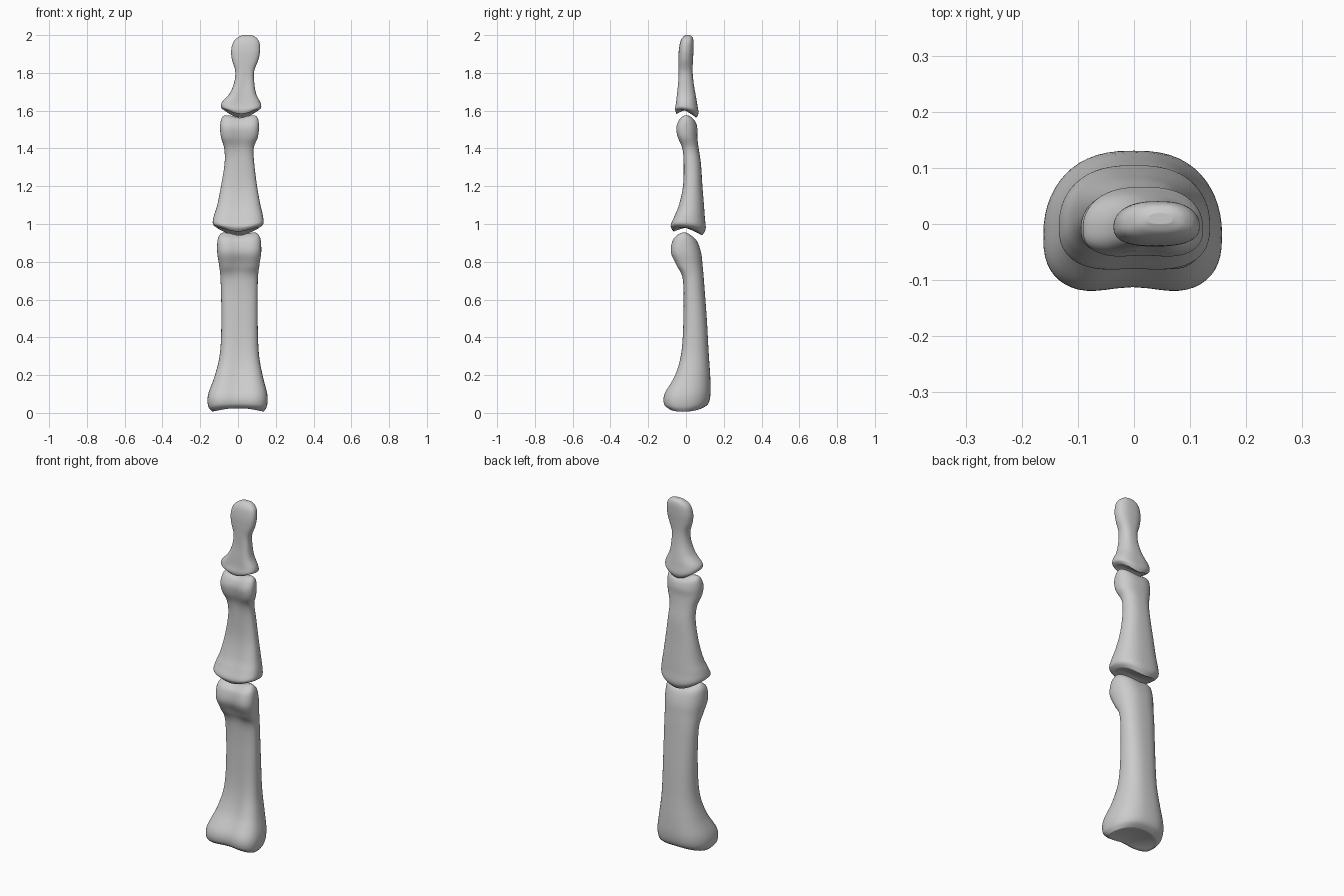
import bpy
import math

cube = bpy.data.objects.get("Cube")
if cube:
    bpy.data.objects.remove(cube, do_unlink=True)

SIDES = 56
STEPS = 6

bone_grey = bpy.data.materials.new("bone_grey")
bone_grey.use_nodes = True
colour = (0.6, 0.6, 0.6, 1)
bone_grey.diffuse_color = colour
bone_grey.node_tree.nodes["Principled BSDF"].inputs["Base Color"].default_value = colour


def smooth_rows(rows):
    """Pass a smooth curve through the hand-placed cross-sections."""
    result = []
    last = len(rows) - 1
    for i in range(last):
        a, b, c, d = rows[max(i - 1, 0)], rows[i], rows[i + 1], rows[min(i + 2, last)]
        for k in range(STEPS):
            t = k / STEPS
            result.append([
                q + t / 2 * (r - p + t * (2 * p - 5 * q + 4 * r - s + t * (3 * (q - r) + s - p)))
                for p, q, r, s in zip(a, b, c, d)])
    result.append(rows[-1])
    return result


def power(value, exponent):
    return math.copysign(abs(value) ** exponent, value)


def section_point(row, angle):
    """One rim point: rounded back, squarer front with a shallow hollow."""
    z, left, right, front, back, hollow = row
    u = power(math.cos(angle), 0.78)
    s = math.sin(angle)
    v = power(s, 0.95 if s > 0 else 0.72)
    mid_x, half_x = (left + right) / 2, (right - left) / 2
    mid_y = front + 0.44 * (back - front)
    y = mid_y + v * ((back - mid_y) if v > 0 else (mid_y - front))
    if v < 0:
        y += hollow * -v * math.exp(-(u / 0.5) ** 2)
    return mid_x + u * half_x, y, z, u, v


def build_bone(name, rows, base_shape, head_shape):
    """Loft a bone; the two shape functions bend its joint surfaces."""
    rows = smooth_rows(rows)
    low, high = rows[0][0], rows[-1][0]
    reach = 0.22 * (high - low)

    def bend(z, u, v):
        near_base = max(0, 1 - (z - low) / reach) ** 2
        near_head = max(0, 1 - (high - z) / reach) ** 2
        return near_base * base_shape(u, v) + near_head * head_shape(u, v)

    verts, faces = [], []

    def add_ring(row, scale=1):
        z, left, right, front, back, hollow = row
        cx, cy = (left + right) / 2, front + 0.44 * (back - front)
        for i in range(SIDES):
            x, y, z, u, v = section_point(row, math.tau * i / SIDES)
            u, v = u * scale, v * scale
            verts.append((cx + (x - cx) * scale, cy + (y - cy) * scale, z + bend(z, u, v)))

    # joint surface, shaft, joint surface
    insets = (0.06, 0.2, 0.4, 0.6, 0.8, 0.92)
    for scale in insets:
        add_ring(rows[0], scale)
    for row in rows:
        add_ring(row)
    for scale in reversed(insets):
        add_ring(rows[-1], scale)

    rings = len(verts) // SIDES
    for r in range(rings - 1):
        for i in range(SIDES):
            j = (i + 1) % SIDES
            a, b = r * SIDES, (r + 1) * SIDES
            faces.append((a + i, a + j, b + j, b + i))
    faces.append(tuple(reversed(range(SIDES))))
    faces.append(tuple(range((rings - 1) * SIDES, rings * SIDES)))

    mesh = bpy.data.meshes.new(name)
    mesh.from_pydata(verts, [], faces)
    mesh.materials.append(bone_grey)
    mesh.polygons.foreach_set("use_smooth", [True] * len(faces))
    mesh.update()
    bone = bpy.data.objects.new(name, mesh)
    bpy.context.collection.objects.link(bone)


# Sections: height, left, right, front, back, front hollow
lower_rows = [
    (0.012, -0.135, 0.135, -0.10, 0.085, 0.015),
    (0.04, -0.158, 0.153, -0.13, 0.118, 0.02),
    (0.10, -0.158, 0.155, -0.127, 0.13, 0.022),
    (0.20, -0.122, 0.13, -0.07, 0.128, 0.02),
    (0.32, -0.095, 0.11, -0.032, 0.12, 0.01),
    (0.50, -0.088, 0.104, -0.018, 0.11, 0.005),
    (0.70, -0.092, 0.105, -0.02, 0.095, 0.005),
    (0.78, -0.10, 0.113, -0.06, 0.088, 0.02),
    (0.85, -0.11, 0.123, -0.092, 0.08, 0.022),
    (0.915, -0.108, 0.12, -0.08, 0.06, 0.015),
    (0.945, -0.095, 0.108, -0.05, 0.03, 0.005),
    (0.955, -0.08, 0.092, -0.025, 0.008, 0),
]
middle_rows = [
    (0.972, -0.11, 0.11, -0.07, 0.085, 0.005),
    (0.995, -0.133, 0.134, -0.088, 0.104, 0.008),
    (1.04, -0.128, 0.132, -0.07, 0.10, 0.01),
    (1.10, -0.11, 0.119, -0.045, 0.095, 0.01),
    (1.20, -0.09, 0.101, -0.02, 0.087, 0.005),
    (1.32, -0.071, 0.086, -0.015, 0.079, 0.003),
    (1.40, -0.073, 0.083, -0.025, 0.067, 0.008),
    (1.46, -0.09, 0.105, -0.052, 0.06, 0.015),
    (1.51, -0.095, 0.111, -0.06, 0.06, 0.016),
    (1.55, -0.09, 0.108, -0.045, 0.05, 0.01),
    (1.57, -0.08, 0.098, -0.025, 0.03, 0.005),
    (1.576, -0.065, 0.085, -0.008, 0.014, 0),
]
tip_rows = [
    (1.594, -0.07, 0.105, -0.055, 0.055, 0.005),
    (1.61, -0.088, 0.122, -0.064, 0.066, 0.008),
    (1.64, -0.087, 0.119, -0.06, 0.06, 0.01),
    (1.69, -0.045, 0.096, -0.053, 0.05, 0.008),
    (1.75, -0.02, 0.086, -0.045, 0.04, 0.005),
    (1.81, -0.015, 0.086, -0.04, 0.035, 0),
    (1.87, -0.032, 0.108, -0.04, 0.037, 0),
    (1.92, -0.036, 0.117, -0.038, 0.04, 0),
    (1.965, -0.024, 0.112, -0.03, 0.04, 0),
    (1.99, 0.002, 0.092, -0.016, 0.034, 0),
    (2.0, 0.025, 0.068, 0, 0.02, 0),
]


def flat(u, v):
    return 0


def cupped(u, v):
    """Hollow socket, raised at its front and back edges."""
    return 0.022 * (1 - min(1, u * u + v * v)) + 0.012 * v * v - 0.006 * u * u


def ridged(u, v):
    """Socket with a central ridge that drops toward the back."""
    return -0.022 * (1 - abs(u) ** 1.5) * abs(v) - 0.01 * v + 0.008 * (1 - v * v)


def grooved(u, v):
    """Pulley-like head with a dip between two knuckles."""
    return -0.014 * math.exp(-(u / 0.5) ** 2)


build_bone("lower_finger_bone", lower_rows, cupped, grooved)
build_bone("middle_finger_bone", middle_rows, ridged, grooved)
build_bone("fingertip_bone", tip_rows, ridged, flat)
